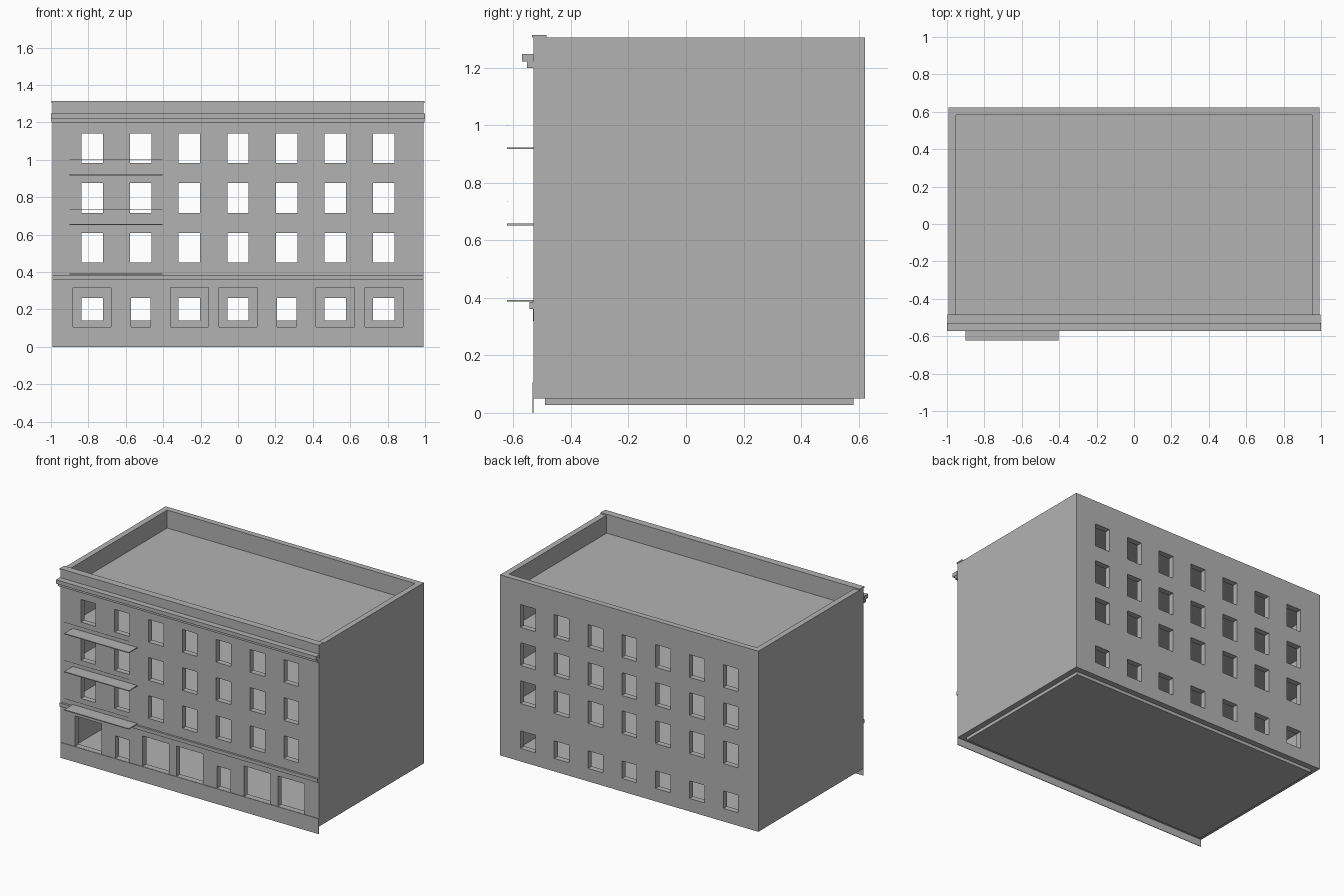
import bpy, bmesh
from mathutils import Vector

if "Cube" in bpy.data.objects:
    bpy.data.objects.remove(bpy.data.objects["Cube"])

grey = bpy.data.materials.new("neutral_grey")
grey.diffuse_color = (0.45, 0.45, 0.45, 1)
grey.use_nodes = True
grey.node_tree.nodes["Principled BSDF"].inputs["Base Color"].default_value = grey.diffuse_color


def finish(bm, name):
    bmesh.ops.recalc_face_normals(bm, faces=bm.faces)
    me = bpy.data.meshes.new(name)
    bm.to_mesh(me)
    bm.free()
    me.materials.append(grey)
    ob = bpy.data.objects.new(name, me)
    bpy.context.collection.objects.link(ob)
    return ob


def box(name, x0, x1, y0, y1, z0, z1):
    bm = bmesh.new()
    bmesh.ops.create_cube(bm, size=1)
    for v in bm.verts:
        v.co = Vector(((x0 + x1) / 2 + v.co.x * (x1 - x0),
                       (y0 + y1) / 2 + v.co.y * (y1 - y0),
                       (z0 + z1) / 2 + v.co.z * (z1 - z0)))
    return finish(bm, name)


def wall_with_openings(name, y0, y1, z0, z1, openings):
    """Wall from a grid of cells, leaving out the cells inside any opening."""
    xs = sorted({-W, W} | {x for o in openings for x in o[:2]})
    zs = sorted({z0, z1} | {z for o in openings for z in o[2:]})
    bm = bmesh.new()
    grid = {(i, k): bm.verts.new((x, y0, z))
            for i, x in enumerate(xs) for k, z in enumerate(zs)}
    for i in range(len(xs) - 1):
        for k in range(len(zs) - 1):
            cx, cz = (xs[i] + xs[i + 1]) / 2, (zs[k] + zs[k + 1]) / 2
            if any(a < cx < b and c < cz < d for a, b, c, d in openings):
                continue
            bm.faces.new([grid[i, k], grid[i + 1, k],
                          grid[i + 1, k + 1], grid[i, k + 1]])
    bmesh.ops.delete(bm, geom=[v for v in bm.verts if not v.link_faces],
                     context='VERTS')
    r = bmesh.ops.extrude_face_region(bm, geom=bm.faces[:], use_keep_orig=True)
    bmesh.ops.translate(bm, vec=(0, y1 - y0, 0),
                        verts=[g for g in r["geom"] if isinstance(g, bmesh.types.BMVert)])
    return finish(bm, name)


W, T = 0.993, 0.04                    # half width, wall thickness
FRONT, BACK = -0.53, 0.623
BASE, TOP = 0.05, 1.305
STOREY = 0.265
columns = [-0.78 + 0.26 * i for i in range(7)]

# Window openings of the three upper storeys, shared by front and back
upper = [(x - 0.057, x + 0.057, 0.452 + STOREY * k, 0.61 + STOREY * k)
         for x in columns for k in range(3)]
# Ground floor: wide shop windows and narrow doors in front, small windows behind
front_ground = [(x - w, x + w, 0.107, h) for x, w, h in zip(
    columns, (0.102, 0.052, 0.102, 0.102, 0.052, 0.102, 0.102),
    (0.318, 0.262, 0.318, 0.318, 0.262, 0.318, 0.318))]
back_ground = [(x - 0.057, x + 0.057, 0.14, 0.262) for x in columns]

wall_with_openings("front_wall", FRONT, FRONT + T, BASE, TOP, upper + front_ground)
wall_with_openings("back_wall", BACK, BACK - T, BASE, TOP, upper + back_ground)
for side, s in (("left", -1), ("right", 1)):
    x0, x1 = sorted((s * W, s * (W - T)))
    box(side + "_wall", x0, x1, FRONT + T, BACK - T, BASE, TOP)

# Ground slab, storey floors and sunken roof
inner = (-W + T, W - T, FRONT + T, BACK - T)
box("ground_slab", *inner, 0.028, 0.055)
for k in range(3):
    z = 0.392 + STOREY * k
    box(f"floor_{k + 1}", *inner, z - 0.025, z)
box("roof", *inner, 1.155, 1.18)

# Front trim
box("plinth", -W, W, FRONT - 0.004, FRONT, 0, 0.106)
box("string_course", -W, W, FRONT - 0.014, FRONT, 0.361, 0.385)
for i, (a, b) in enumerate(((-0.28, 0.015), (0.535, 0.76))):
    box(f"sign_panel_{i + 1}", a, b, FRONT - 0.003, FRONT, 0.319, 0.361)
box("cornice_lower", -0.997, 0.997, FRONT - 0.023, FRONT, 1.2, 1.222)
box("cornice_upper", -1, 1, FRONT - 0.041, FRONT, 1.222, 1.249)
box("parapet_cap", -0.997, 0.997, FRONT - 0.005, FRONT + 0.045, TOP, 1.314)

# Balconies with thin rails
for k in range(3):
    z = 0.39 + STOREY * k
    box(f"balcony_{k + 1}", -0.9, -0.403, -0.623, FRONT, z - 0.003, z + 0.003)
    box(f"balcony_rail_{k + 1}", -0.9, -0.403, -0.623, -0.621, z + 0.079, z + 0.081)
